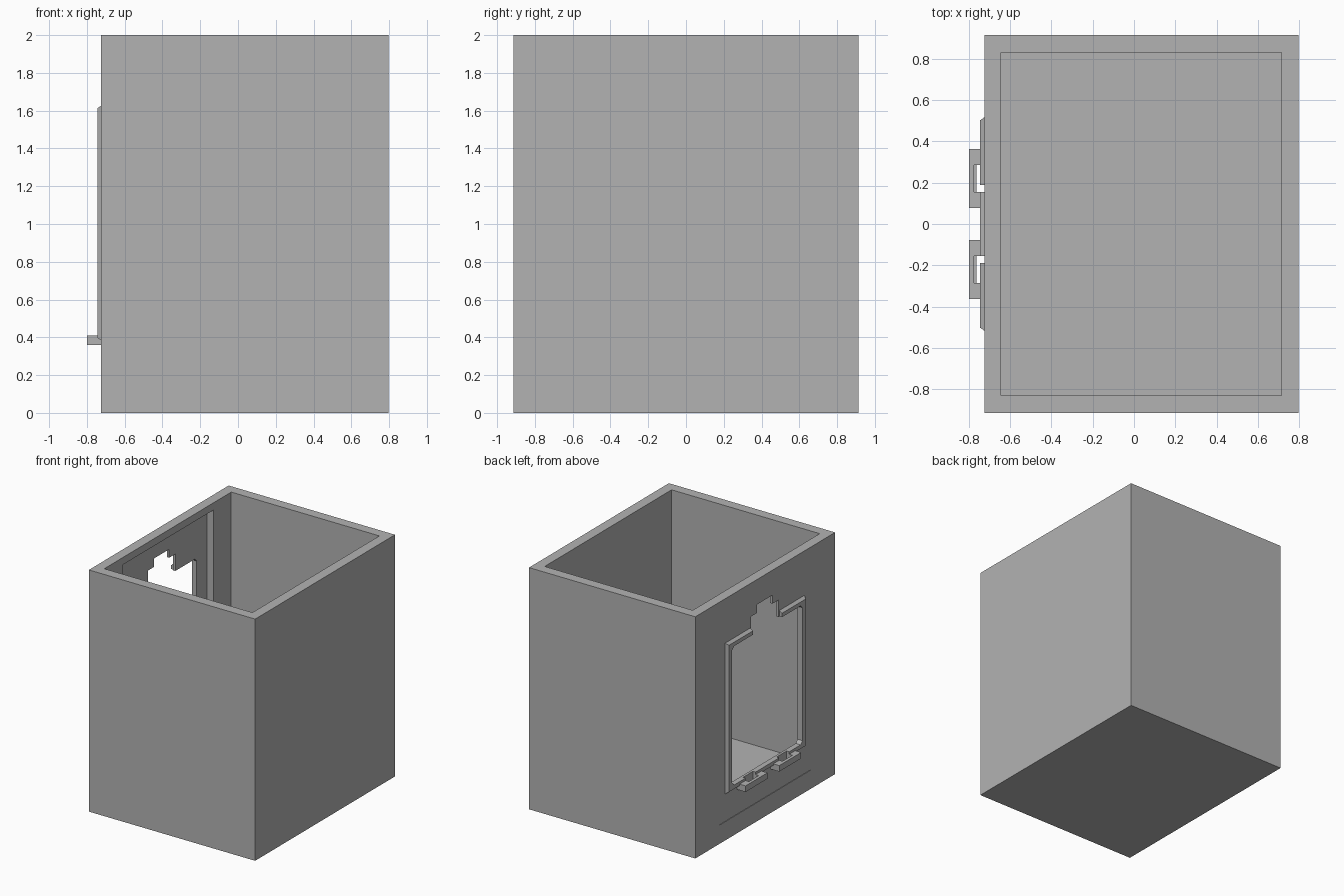
import bpy
import bmesh

cube = bpy.data.objects.get("Cube")
if cube:
    bpy.data.objects.remove(cube, do_unlink=True)

GREY = (0.45, 0.45, 0.45, 1)
mat = bpy.data.materials.new("plain grey")
mat.use_nodes = True
mat.diffuse_color = GREY
mat.node_tree.nodes["Principled BSDF"].inputs["Base Color"].default_value = GREY


def make_object(name, bm):
    bmesh.ops.recalc_face_normals(bm, faces=bm.faces)
    mesh = bpy.data.meshes.new(name)
    bm.to_mesh(mesh)
    bm.free()
    mesh.materials.append(mat)
    obj = bpy.data.objects.new(name, mesh)
    bpy.context.collection.objects.link(obj)
    return obj


def box(name, low, high):
    bm = bmesh.new()
    bmesh.ops.create_cube(bm, size=1)
    for v in bm.verts:
        v.co = [a + (c + 0.5) * (b - a) for a, b, c in zip(low, high, v.co)]
    return make_object(name, bm)


def mirrored_prism(name, back, front, x_back, x_front):
    """Join two (y, z) outlines into a solid and mirror it across y = 0."""
    bm = bmesh.new()
    a = [bm.verts.new((x_back, y, z)) for y, z in back]
    b = [bm.verts.new((x_front, y, z)) for y, z in front]
    bm.faces.new(a)
    bm.faces.new(b[::-1])
    for i in range(len(a)):
        j = (i + 1) % len(a)
        # leave the mirror plane open so both halves weld into one solid
        if a[i].co.y > 0 or a[j].co.y > 0:
            bm.faces.new((a[i], a[j], b[j], b[i]))
    obj = make_object(name, bm)
    mirror = obj.modifiers.new("mirror", 'MIRROR')
    mirror.use_axis = (False, True, False)
    return obj


def cut(target, cutter):
    mod = target.modifiers.new("cut", 'BOOLEAN')
    mod.operation = 'DIFFERENCE'
    mod.solver = 'EXACT'
    mod.object = cutter
    bpy.context.view_layer.objects.active = target
    bpy.ops.object.modifier_apply(modifier=mod.name)
    bpy.data.objects.remove(cutter, do_unlink=True)


# Open-topped container with a wide opening in one side wall
container = box("container", (-0.725, -0.914, 0), (0.797, 0.914, 2))
cut(container, box("cavity", (-0.643, -0.83, 0.09), (0.713, 0.83, 2.2)))
cut(container, box("panel_opening", (-0.9, -0.595, 0.155), (-0.5, 0.595, 1.94)))

# Thin panel with a stepped window, set just behind the outer wall face
panel_outline = [
    (0, 1.94), (0.595, 1.94), (0.595, 0.155), (0, 0.155),
    (0, 0.43), (0.435, 0.43), (0.46, 0.455), (0.46, 1.555), (0.435, 1.58),
    (0.18, 1.58), (0.18, 1.72), (0.1, 1.72), (0.1, 1.79), (0, 1.79),
]
mirrored_prism("window_panel", panel_outline, panel_outline, -0.70, -0.721)

# Raised window trim with a bevelled outer edge, open at the top notch
inner = [(0.285, 0.43), (0.435, 0.43), (0.46, 0.455), (0.46, 1.555),
         (0.435, 1.58), (0.19, 1.58)]
trim_back = [(0.19, 1.63), (0.52, 1.63), (0.52, 0.38), (0.285, 0.38)] + inner
trim_front = [(0.19, 1.612), (0.502, 1.612), (0.502, 0.398), (0.285, 0.398)] + inner
mirrored_prism("window_trim", trim_back, trim_front, -0.72, -0.745)

# Trim between the two loops
mirrored_prism("window_sill",
               [(0, 0.38), (0.155, 0.38), (0.155, 0.43), (0, 0.43)],
               [(0, 0.398), (0.155, 0.398), (0.155, 0.43), (0, 0.43)],
               -0.72, -0.745)

# Two slotted loops below the window
for side, y in (("left", -0.22), ("right", 0.22)):
    loop = box(side + "_loop", (-0.8, y - 0.143, 0.36), (-0.72, y + 0.143, 0.41))
    cut(loop, box("slot", (-0.763, y - 0.065, 0.3), (-0.7, y + 0.065, 0.5)))
    cut(loop, box("slot_step", (-0.775, y - 0.065, 0.385), (-0.75, y + 0.065, 0.5)))
